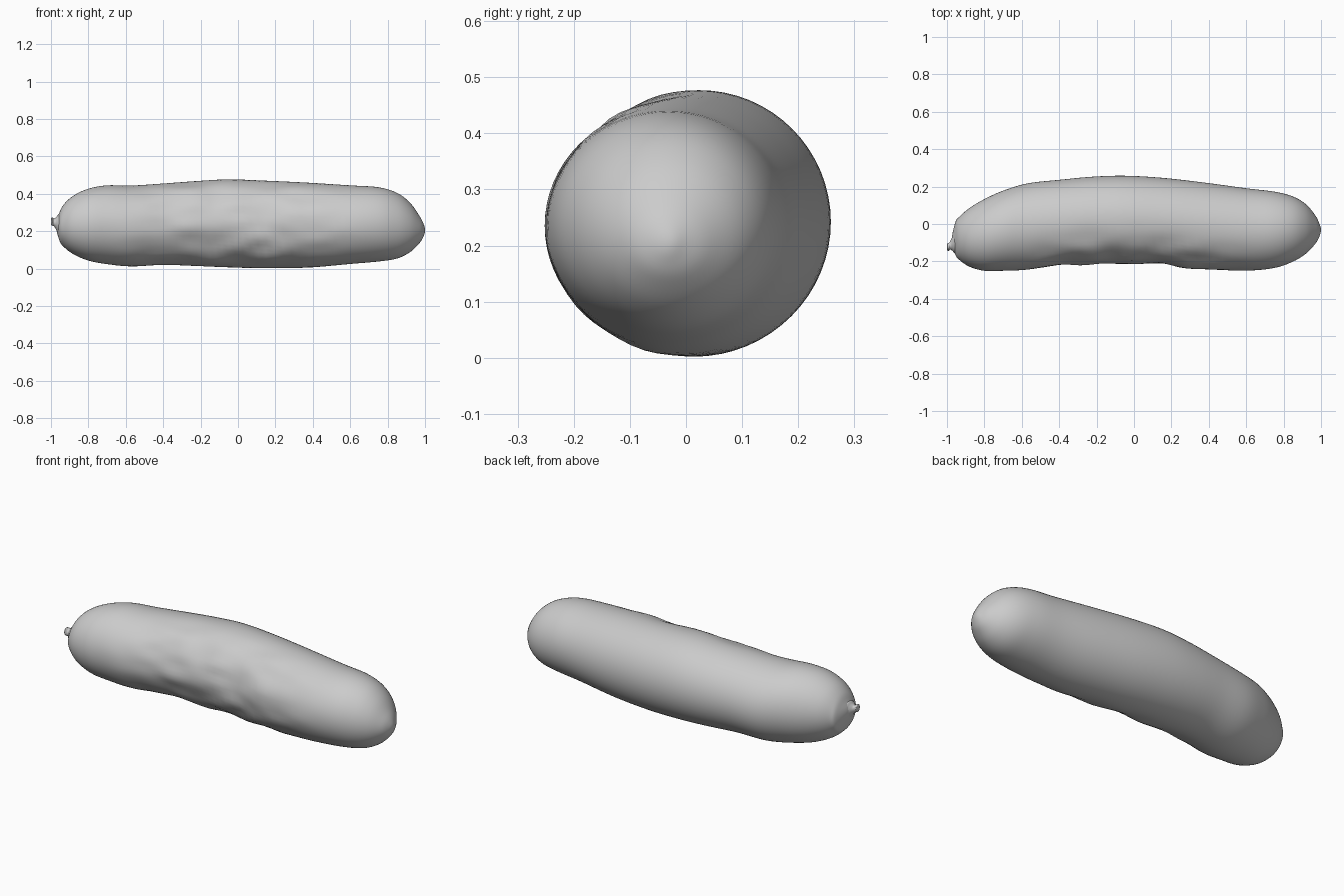
import bpy, bmesh, math
from mathutils import Vector, noise

if "Cube" in bpy.data.objects:
    bpy.data.objects.remove(bpy.data.objects["Cube"])

SIDES = 64


def spline(keys, steps):
    """Catmull-Rom through the key stations."""
    out = []
    for i in range(1, len(keys) - 2):
        p0, p1, p2, p3 = keys[i - 1:i + 3]
        for s in range(steps):
            t = s / steps
            out.append([0.5 * (2 * b + (c - a) * t + (2 * a - 5 * b + 4 * c - d) * t * t
                               + (3 * b - a - 3 * c + d) * t ** 3)
                        for a, b, c, d in zip(p0, p1, p2, p3)])
    out.append(list(keys[-2]))
    return out


def mirrored(k):
    """Phantom station past a pole, so that the end is a round dome."""
    x, y0, y1, z0, z1 = k
    return (x, y1, y0, z1, z0)


def loft(name, keys, steps, bump=0.0):
    """Skin elliptical sections given as (x, y min, y max, z min, z max)."""
    rings_in = spline([mirrored(keys[1])] + keys + [mirrored(keys[-2])], steps)
    bm = bmesh.new()
    rings = []
    for x, y0, y1, z0, z1 in rings_in:
        cy, cz, ry, rz = (y0 + y1) / 2, (z0 + z1) / 2, (y1 - y0) / 2, (z1 - z0) / 2
        if abs(ry) < 1e-5:
            rings.append([bm.verts.new((x, cy, cz))])
            continue
        ring = []
        for j in range(SIDES):
            a = 2 * math.pi * j / SIDES
            c, s = math.cos(a), math.sin(a)
            p = Vector((x, cy + ry * c, cz + rz * s))
            # wrinkles gather on the inner side of the bend
            w = bump * max(0, -c) * math.exp(-(x / 0.5) ** 4)
            d = w * noise.noise(Vector((p.x * 7, p.y * 12, p.z * 12)))
            ring.append(bm.verts.new(p + Vector((0, c, s)) * d))
        rings.append(ring)
    for a, b in zip(rings, rings[1:]):
        for j in range(SIDES):
            k = (j + 1) % SIDES
            if len(a) == 1:
                bm.faces.new((a[0], b[k], b[j]))
            elif len(b) == 1:
                bm.faces.new((a[j], a[k], b[0]))
            else:
                bm.faces.new((a[j], a[k], b[k], b[j]))
    bmesh.ops.recalc_face_normals(bm, faces=bm.faces)
    for f in bm.faces:
        f.smooth = True
    me = bpy.data.meshes.new(name)
    bm.to_mesh(me)
    bm.free()
    ob = bpy.data.objects.new(name, me)
    bpy.context.collection.objects.link(ob)
    return ob


# Bent body
loft("cucumber_body", [
    (-0.975, -0.09, -0.09, 0.24, 0.24),
    (-0.955, -0.165, 0.01, 0.15, 0.30),
    (-0.93, -0.195, 0.042, 0.115, 0.345),
    (-0.88, -0.228, 0.085, 0.077, 0.39),
    (-0.80, -0.25, 0.133, 0.043, 0.427),
    (-0.70, -0.25, 0.178, 0.024, 0.445),
    (-0.57, -0.244, 0.217, 0.012, 0.444),
    (-0.40, -0.222, 0.236, 0.02, 0.455),
    (-0.22, -0.209, 0.253, 0.014, 0.468),
    (-0.05, -0.211, 0.258, 0.007, 0.477),
    (0.15, -0.219, 0.247, 0.002, 0.470),
    (0.38, -0.241, 0.221, 0.006, 0.459),
    (0.60, -0.249, 0.191, 0.025, 0.445),
    (0.75, -0.235, 0.173, 0.038, 0.435),
    (0.85, -0.201, 0.147, 0.054, 0.405),
    (0.92, -0.158, 0.105, 0.088, 0.352),
    (0.97, -0.105, 0.045, 0.136, 0.282),
    (0.992, -0.065, 0.0, 0.172, 0.24),
    (1.0, -0.03, -0.03, 0.205, 0.205),
], 5, bump=0.018)

# Stem stub, flaring into the body
loft("stem_stub", [
    (-1.0, -0.122, -0.122, 0.25, 0.25),
    (-0.999, -0.139, -0.105, 0.233, 0.270),
    (-0.992, -0.145, -0.102, 0.229, 0.274),
    (-0.983, -0.137, -0.092, 0.225, 0.268),
    (-0.972, -0.142, -0.070, 0.208, 0.276),
    (-0.955, -0.155, -0.035, 0.18, 0.29),
    (-0.93, -0.09, -0.09, 0.24, 0.24),
], 4)
